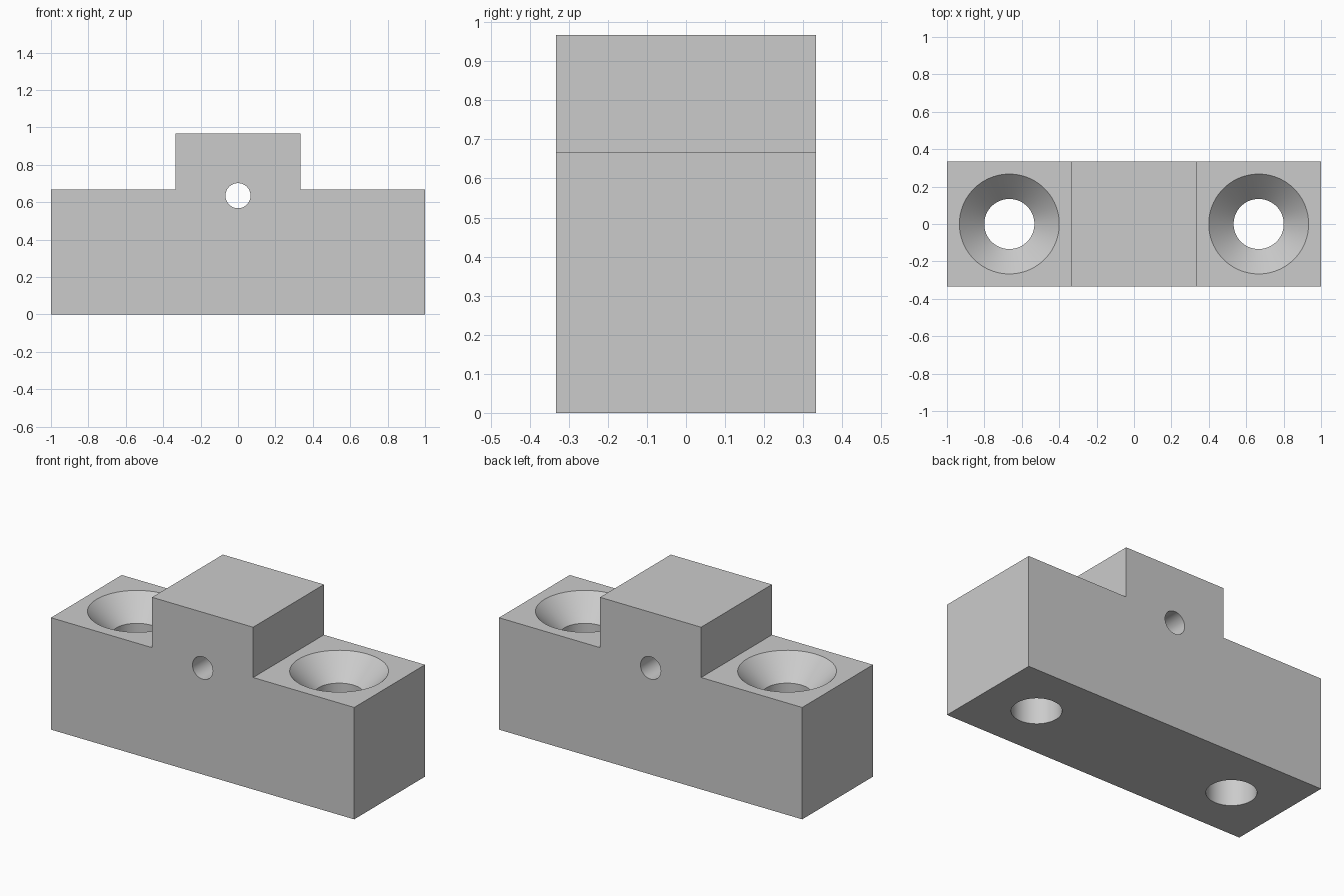
import bpy, bmesh, math
from mathutils import Matrix

if "Cube" in bpy.data.objects:
    bpy.data.objects.remove(bpy.data.objects["Cube"])

THIRD = 1 / 3          # half depth, half width of the raised block
BASE_TOP, TOP = 0.667, 0.967
SEGMENTS = 96

grey = bpy.data.materials.new("plain_grey")
grey.diffuse_color = (0.6, 0.6, 0.6, 1)
grey.use_nodes = True
grey.node_tree.nodes["Principled BSDF"].inputs["Base Color"].default_value = grey.diffuse_color


def make_object(name, bm):
    bmesh.ops.recalc_face_normals(bm, faces=bm.faces)
    mesh = bpy.data.meshes.new(name)
    bm.to_mesh(mesh)
    bm.free()
    mesh.materials.append(grey)
    obj = bpy.data.objects.new(name, mesh)
    bpy.context.collection.objects.link(obj)
    return obj


def turned_cutter(name, profile, matrix):
    """Solid of revolution about z from (radius, height) points."""
    bm = bmesh.new()
    rings = [[bm.verts.new((r * math.cos(a), r * math.sin(a), z))
              for a in (math.tau * i / SEGMENTS for i in range(SEGMENTS))]
             for r, z in profile]
    for low, high in zip(rings, rings[1:]):
        for i in range(SEGMENTS):
            j = (i + 1) % SEGMENTS
            bm.faces.new((low[i], low[j], high[j], high[i]))
    bm.faces.new(rings[0])
    bm.faces.new(rings[-1])
    bm.transform(matrix)
    return make_object(name, bm)


# Stepped body: upside-down T profile extruded along y
right = [(1, 0), (1, BASE_TOP), (THIRD, BASE_TOP), (THIRD, TOP)]
profile = right + [(-x, z) for x, z in reversed(right)]
bm = bmesh.new()
face = bm.faces.new([bm.verts.new((x, -THIRD, z)) for x, z in profile])
side = bmesh.ops.extrude_face_region(bm, geom=[face])
bmesh.ops.translate(bm, vec=(0, 2 * THIRD, 0),
                    verts=[v for v in side["geom"] if isinstance(v, bmesh.types.BMVert)])
body = make_object("mounting_block", bm)

# Countersunk screw holes, one at each end, and the cross pin hole
screw = [(0.134, -0.1), (0.134, 0.533), (0.267, BASE_TOP), (0.267, 0.8)]
cutters = [turned_cutter("screw_hole_cutter", screw, Matrix.Translation((x, 0, 0)))
           for x in (-2 / 3, 2 / 3)]
cutters.append(turned_cutter(
    "pin_hole_cutter", [(0.067, -0.5), (0.067, 0.5)],
    Matrix.Translation((0, 0, 0.635)) @ Matrix.Rotation(math.pi / 2, 4, "X")))

bpy.context.view_layer.objects.active = body
body.select_set(True)
for cutter in cutters:
    mod = body.modifiers.new("hole", "BOOLEAN")
    mod.operation = "DIFFERENCE"
    mod.solver = "EXACT"
    mod.object = cutter
    bpy.ops.object.modifier_apply(modifier=mod.name)
    bpy.data.objects.remove(cutter)

# Smooth hole walls, sharp edges elsewhere
bpy.ops.object.select_all(action="DESELECT")
body.select_set(True)
bpy.ops.object.shade_smooth_by_angle(angle=math.radians(30))
